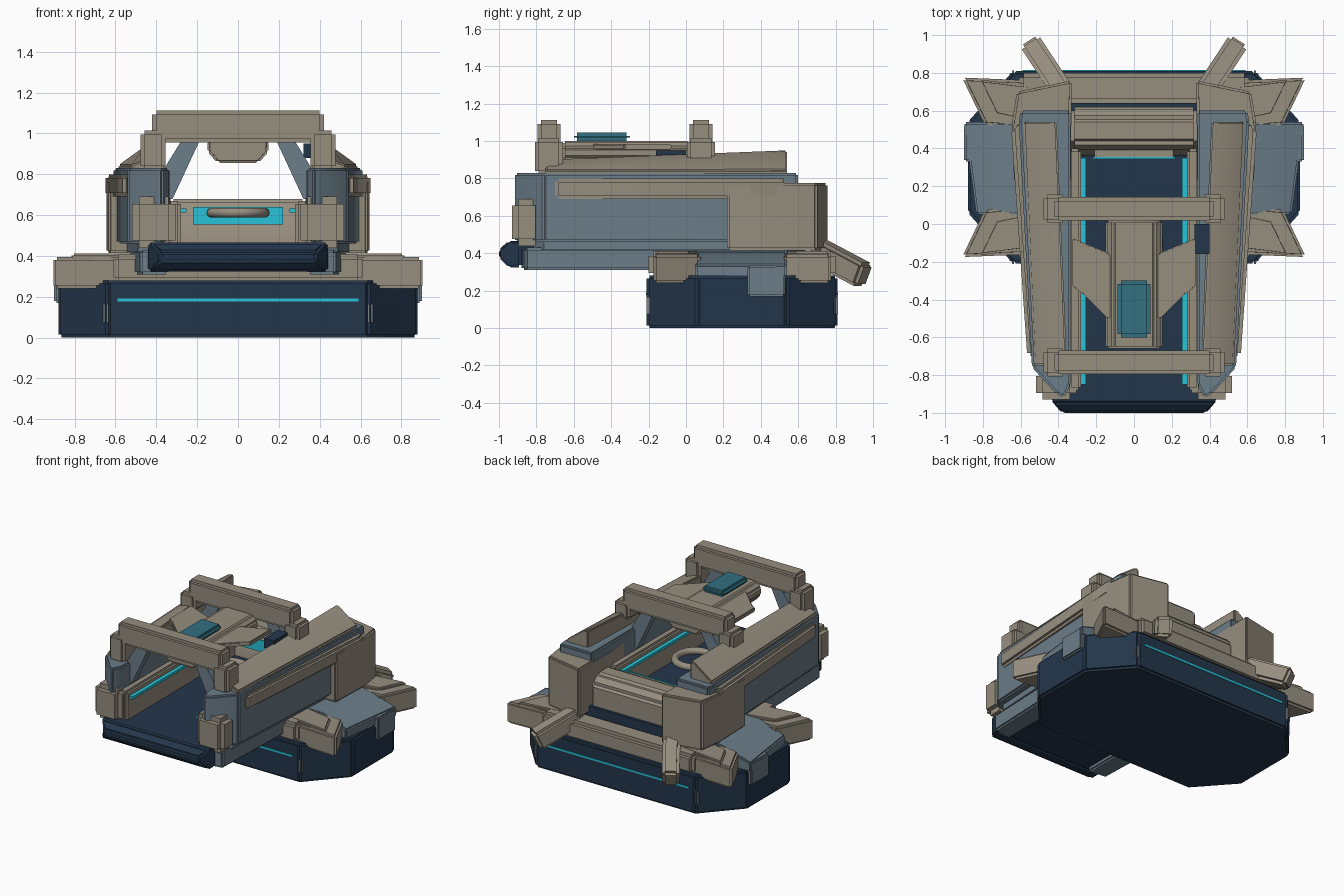
import bpy, bmesh, math
from mathutils import Vector

if "Cube" in bpy.data.objects:
    bpy.data.objects.remove(bpy.data.objects["Cube"])


def mat(name, r, g, b):
    m = bpy.data.materials.new(name)
    lin = [((c / 255 + 0.055) / 1.055) ** 2.4 for c in (r, g, b)]
    m.diffuse_color = (*lin, 1)
    m.use_nodes = True
    m.node_tree.nodes["Principled BSDF"].inputs["Base Color"].default_value = m.diffuse_color
    return m


NAVY = mat("navy", 35, 54, 75)
KHAKI = mat("khaki", 150, 142, 127)
BLUE = mat("blue_grey", 107, 125, 137)
CYAN = mat("cyan_light", 40, 196, 216)
TEAL = mat("teal_screen", 50, 112, 128)
GREY = mat("marker_grey", 122, 132, 138)


def loft(name, a, b, m, bevel=0.0, segs=2):
    """Solid between two matching outlines of 3D points."""
    bm = bmesh.new()
    va, vb = [bm.verts.new(p) for p in a], [bm.verts.new(p) for p in b]
    n = len(va)
    bm.faces.new(va)
    bm.faces.new(vb[::-1])
    for i in range(n):
        bm.faces.new((va[i], vb[i], vb[(i + 1) % n], va[(i + 1) % n]))
    bmesh.ops.recalc_face_normals(bm, faces=bm.faces)
    if bevel:
        bmesh.ops.bevel(bm, geom=bm.edges[:], offset=bevel, segments=segs,
                        affect='EDGES', clamp_overlap=True)
    me = bpy.data.meshes.new(name)
    bm.to_mesh(me)
    bm.free()
    me.materials.append(m)
    ob = bpy.data.objects.new(name, me)
    bpy.context.collection.objects.link(ob)
    if bevel:
        bpy.context.view_layer.objects.active = ob
        ob.select_set(True)
        bpy.ops.object.shade_smooth_by_angle(angle=math.radians(35))
        ob.select_set(False)
    return ob


def plan(name, pts, z0, z1, m, bevel=0.0):
    return loft(name, [(x, y, z0) for x, y in pts], [(x, y, z1) for x, y in pts], m, bevel)


def box(name, x, y, z, m, bevel=0.0):
    return plan(name, [(x[0], y[0]), (x[1], y[0]), (x[1], y[1]), (x[0], y[1])], *z, m, bevel)


def along_y(name, pts, y0, y1, m, bevel=0.0):
    return loft(name, [(x, y0, z) for x, z in pts], [(x, y1, z) for x, z in pts], m, bevel)


def both(ob):
    """Mirror a right-hand part to the left."""
    ob.modifiers.new("mirror", 'MIRROR')
    return ob


# --- base: eight-sided plinth with light strips, markers and end beams
plan("base", [(-.64, -.21), (.64, -.21), (.88, .06), (.88, .54), (.64, .81), (-.64, .81),
              (-.88, .54), (-.88, .06)], 0, .28, NAVY, .015)
for tag, y, s in (("front", -.21, -1), ("back", .81, 1)):
    box(tag + "_base_light", (-.59, .59), (y - .004, y + .004), (.177, .191), CYAN)
    both(box(tag + "_marker", (.62, .66), (y - s * .035, y + s * .002), (.06, .18), GREY, .015))
    inner = y - s * .17
    box(tag + "_beam", (-.61, .61), (min(y - s * .01, inner), max(y - s * .01, inner)),
        (.27, .41), KHAKI, .025)


# --- flared corner braces, front and back
def flip(y, s):
    return .3 + s * (y - .3)


for tag, s in (("front", 1), ("back", -1)):
    brace = [(.42, -.155), (.91, -.175), (.79, .075), (.50, .10)]
    both(plan(tag + "_corner_brace", [(x, flip(y, s)) for x, y in brace], .24, .395, KHAKI, .015))
    ridge = [(.45, -.12), (.82, -.165), (.73, .02), (.50, .07)]
    both(plan(tag + "_brace_cap", [(x, flip(y, s)) for x, y in ridge], .36, .412, KHAKI, .01))

# --- side platforms with a hanging apron
step = [(.50, .27), (.885, .27), (.885, .34), (.64, .41), (.50, .41)]
both(loft("side_platform", [(x - (.05 if x > .8 else 0), .05, z) for x, z in step],
          [(x + (.015 if x > .8 else 0), .54, z) for x, z in step], BLUE, .01))
both(box("side_apron", (.80, .90), (.33, .53), (.17, .335), BLUE, .01))

# --- angled rear struts
p0, p1 = Vector((.37, .69, .42)), Vector((.545, .955, .28))
d = (p1 - p0).normalized()
u = d.cross(Vector((0, 0, 1))).normalized() * .058
v = u.cross(d).normalized() * .068
ring = [u + v, u - v, -u - v, v - u]
both(loft("rear_strut", [p0 + r for r in ring], [p1 + r for r in ring], KHAKI, .02))

# --- deck with a pointed nose and lower hull runners
box("deck", (-.40, .40), (-.90, .64), (.34, .465), NAVY)
nose = [(-1, .375), (-1, .42), (-.95, .465), (-.88, .465), (-.88, .325), (-.95, .325)]
loft("deck_nose", [(-.44 + (.06 if y < -.97 else 0), y, z) for y, z in nose],
     [(.44 - (.06 if y < -.97 else 0), y, z) for y, z in nose], NAVY, .012)
both(plan("lower_hull", [(.34, -.88), (.48, -.86), (.53, .54), (.34, .54)], .31, .43, BLUE, .012))
both(plan("hull_gap", [(.36, -.84), (.49, -.76), (.56, .54), (.36, .54)], .42, .48, BLUE))

# --- side rails
both(plan("side_rail", [(.335, -.85), (.37, -.92), (.41, -.90), (.54, -.76), (.61, .54),
                        (.60, .60), (.335, .60)], .46, .83, BLUE, .012))
both(plan("rail_bumper", [(.48, -.70), (.565, -.70), (.65, .50), (.63, .54), (.53, .54)],
          .69, .80, KHAKI, .018))
roof = [(0, .82), (.175, .82), (.175, .845), (.03, .95), (0, .95)]
both(loft("rail_roof", [(.355 + x, -.75, z if z < .9 else .90) for x, z in roof],
          [(.41 + x, .54, z) for x, z in roof], KHAKI, .008))
both(box("inner_wall", (.28, .345), (-.88, .40), (.45, .67), KHAKI, .015))
both(box("wall_light", (.253, .281), (-.85, .35), (.612, .632), CYAN))
both(box("front_post", (.305, .52), (-.93, -.77), (.44, .69), KHAKI, .035))
both(plan("back_post", [(.335, .22), (.635, .22), (.645, .54), (.62, .70), (.33, .76)],
          .415, .775, KHAKI, .012))
box("rail_module", (.32, .40), (-.16, 0), (.88, .95), NAVY)

# --- headrest and its light panel
back = [(.36, .44), (.38, .62), (.43, .68), (.56, .68), (.62, .62), (.62, .41)]
loft("headrest", [(-.335, y, z) for y, z in back], [(.335, y, z) for y, z in back], KHAKI, .02)
box("headrest_light", (-.22, .22), (.345, .354), (.555, .64), CYAN)
box("headrest_light_mount", (-.21, .21), (.353, .40), (.56, .635), KHAKI)

# --- floating ring over the deck
bpy.ops.mesh.primitive_torus_add(location=(0, -.10, .612), major_radius=.13, minor_radius=.025,
                                 major_segments=32, minor_segments=10)
halo = bpy.context.object
halo.name = "ring"
halo.data.materials.append(KHAKI)
bpy.ops.object.shade_smooth_by_angle(angle=math.radians(60))
halo.select_set(False)

# --- overhead hoops with diagonal stays
stay = [(.36, .83), (.345, .68), (.32, .68), (.19, .96), (.28, .96)]
for tag, y, zlow in (("front", -.733, .82), ("back", .08, .89)):
    box(tag + "_hoop_bar", (-.42, .42), (y - .062, y + .062), (.955, 1.112), KHAKI, .02)
    both(box(tag + "_hoop_post", (.355, .478), (y - .075, y + .075), (zlow, 1.015), KHAKI, .02))
    both(along_y(tag + "_hoop_stay", stay, y - .03, y + .03, BLUE))

# --- overhead scanner with side wings and a screen
body = [(-.10, .855), (.10, .855), (.15, .91), (.15, .965), (.11, 1.0), (-.11, 1.0),
        (-.15, .965), (-.15, .91)]
along_y("scanner", body, -.66, .02, KHAKI, .012)
wing = [(.12, -.16), (.325, -.075), (.325, -.33), (.27, -.37), (.14, -.50), (.12, -.50)]
both(plan("scanner_wing", wing, .955, .985, KHAKI, .006))
box("scanner_screen", (-.087, .087), (-.60, -.30), (1.0, 1.045), TEAL, .018)
